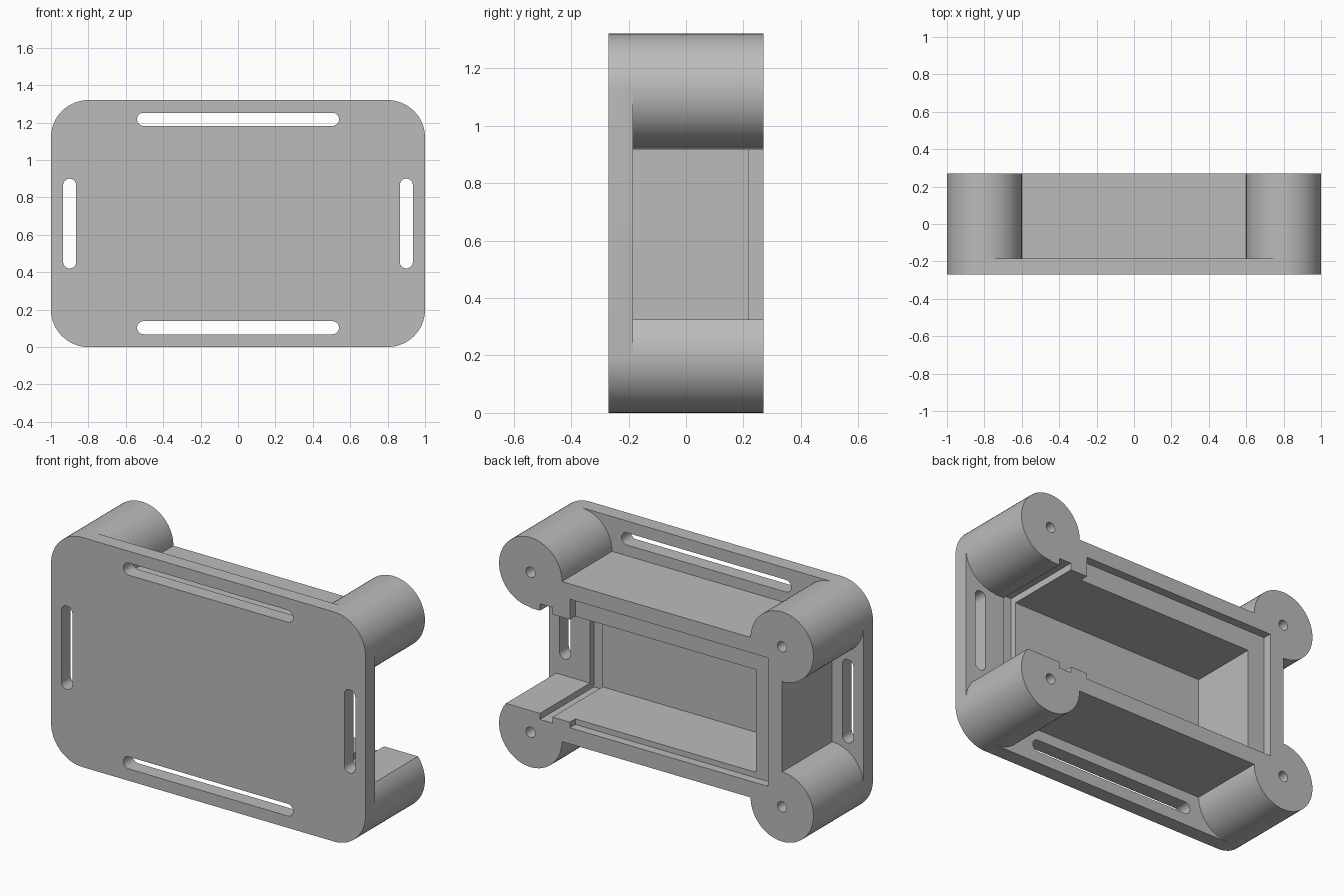
import bpy, bmesh, math

cube = bpy.data.objects.get("Cube")
if cube:
    bpy.data.objects.remove(cube, do_unlink=True)

grey = bpy.data.materials.new("plain_grey")
grey.use_nodes = True
colour = (0.5, 0.5, 0.5, 1)
grey.diffuse_color = colour
grey.node_tree.nodes["Principled BSDF"].inputs["Base Color"].default_value = colour

FRONT, PLATE_BACK, BACK = -0.27, -0.185, 0.27
MID_Z = 0.66


def prism(name, x0, x1, z0, z1, y0, y1, r=0.0, steps=16):
    """Rounded rectangle in the xz plane, extruded along y."""
    bm = bmesh.new()
    corners = [(x1 - r, z1 - r), (x0 + r, z1 - r), (x0 + r, z0 + r), (x1 - r, z0 + r)]
    ring = []
    for q, (cx, cz) in enumerate(corners):
        for i in range(steps + 1 if r else 1):
            a = math.pi / 2 * (q + i / steps)
            ring.append(bm.verts.new((cx + r * math.cos(a), y0, cz + r * math.sin(a))))
    face = bm.faces.new(ring)
    new = bmesh.ops.extrude_face_region(bm, geom=[face])["geom"]
    for v in new:
        if isinstance(v, bmesh.types.BMVert):
            v.co.y = y1
    bmesh.ops.remove_doubles(bm, verts=bm.verts, dist=1e-5)
    bmesh.ops.recalc_face_normals(bm, faces=bm.faces)
    mesh = bpy.data.meshes.new(name)
    bm.to_mesh(mesh)
    bm.free()
    mesh.materials.append(grey)
    obj = bpy.data.objects.new(name, mesh)
    bpy.context.collection.objects.link(obj)
    return obj


def combine(target, tool, operation="DIFFERENCE"):
    """Apply a boolean and discard the tool."""
    bpy.ops.object.select_all(action="DESELECT")
    bpy.context.view_layer.objects.active = target
    target.select_set(True)
    mod = target.modifiers.new("cut", "BOOLEAN")
    mod.operation, mod.solver, mod.object = operation, "EXACT", tool
    bpy.ops.object.modifier_apply(modifier=mod.name)
    bpy.data.objects.remove(tool, do_unlink=True)


def panel_groove():
    return prism("groove_cutter", 0.66, 0.74, 0.29, 0.955, -0.22, 0.4)


# Front plate with four strap slots and the end panel groove
plate = prism("front_plate", -1, 1, 0, 1.32, FRONT, PLATE_BACK, 0.2)
for s in (-1, 1):
    z, x = MID_Z + s * 0.557, s * 0.9
    combine(plate, prism("slot_cutter", -0.54, 0.54, z - 0.035, z + 0.035, -0.4, 0, 0.035, 8))
    combine(plate, prism("slot_cutter", x - 0.035, x + 0.035, 0.42, 0.9, -0.4, 0, 0.035, 8))
combine(plate, panel_groove())

# Box frame with a round post at each corner
frame = prism("box_frame", -0.8, 0.8, 0.2, 1.12, PLATE_BACK, BACK)
posts = [(x, z) for x in (-0.8, 0.8) for z in (0.2, 1.12)]
for x, z in posts:
    post = prism("corner_post", x - 0.2, x + 0.2, z - 0.2, z + 0.2, PLATE_BACK, BACK, 0.2)
    combine(frame, post, "UNION")

# Cavity open at the left end, lid recess, panel groove and screw holes
combine(frame, prism("cavity_cutter", -0.6, 1.3, 0.325, 0.915, -0.4, 0.4))
combine(frame, prism("lid_cutter", -0.71, 0.55, 0.293, 1.032, 0.22, 0.4))
combine(frame, panel_groove())
for x, z in posts:
    combine(frame, prism("hole_cutter", x - 0.03, x + 0.03, z - 0.03, z + 0.03, -0.4, 0.4, 0.03, 6))

# Smooth rounded surfaces, crisp edges
bpy.ops.object.select_all(action="DESELECT")
for obj in (plate, frame):
    obj.select_set(True)
bpy.context.view_layer.objects.active = frame
bpy.ops.object.shade_smooth_by_angle(angle=math.radians(30))
